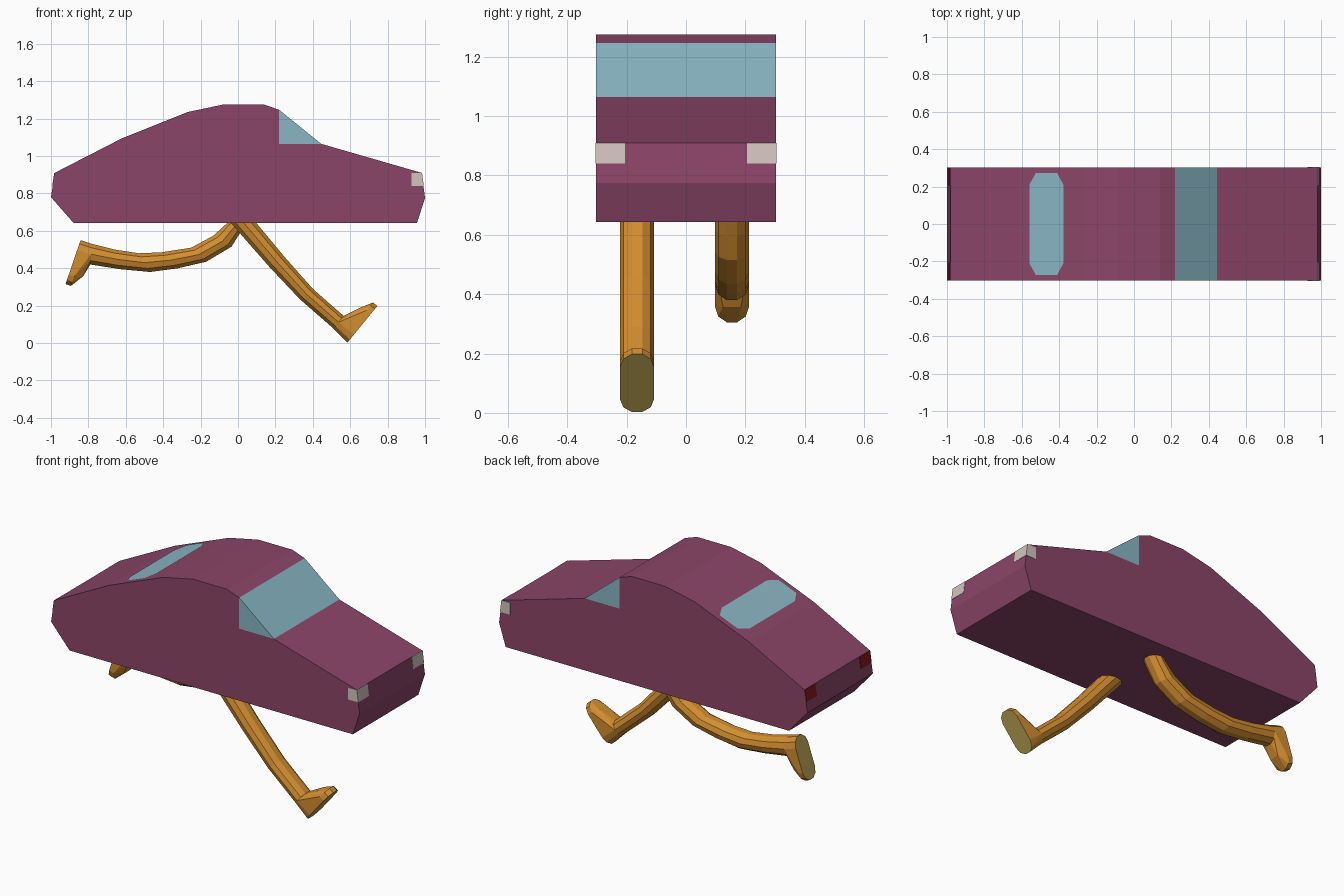
import bpy, bmesh, math
from mathutils import Vector

if "Cube" in bpy.data.objects:
    bpy.data.objects.remove(bpy.data.objects["Cube"])

HALF_W = 0.303
LEG_R = 0.057
SIDES = 10


def material(name, rgb):
    m = bpy.data.materials.new(name)
    m.diffuse_color = (*rgb, 1)
    m.use_nodes = True
    m.node_tree.nodes["Principled BSDF"].inputs["Base Color"].default_value = m.diffuse_color
    return m


PURPLE = material("plum paint", (0.26, 0.06, 0.14))
GLASS = material("glass", (0.25, 0.47, 0.55))
LAMP = material("pale lamp", (0.65, 0.55, 0.52))
RED = material("red lamp", (0.25, 0.01, 0.01))
ORANGE = material("orange skin", (0.65, 0.27, 0.03))
SOLE = material("sole", (0.45, 0.33, 0.08))


def finish(name, bm, *mats):
    bmesh.ops.recalc_face_normals(bm, faces=bm.faces)
    me = bpy.data.meshes.new(name)
    bm.to_mesh(me)
    bm.free()
    for m in mats:
        me.materials.append(m)
    ob = bpy.data.objects.new(name, me)
    bpy.context.collection.objects.link(ob)
    return ob


def prism(name, profile, y0, y1, mat, mirror=False):
    """Side profile (x, z) extruded along y."""
    bm = bmesh.new()
    face = bm.faces.new([bm.verts.new((x, y0, z)) for x, z in profile])
    new = bmesh.ops.extrude_face_region(bm, geom=[face])["geom"]
    bmesh.ops.translate(bm, vec=(0, y1 - y0, 0),
                        verts=[v for v in new if isinstance(v, bmesh.types.BMVert)])
    ob = finish(name, bm, mat)
    if mirror:
        ob.modifiers.new("Mirror", 'MIRROR').use_axis = (False, True, False)
    return ob


def ring(upper, lower, y):
    """Ten-sided leg section between an upper and a lower outline point."""
    u, l = Vector((upper[0], 0, upper[1])), Vector((lower[0], 0, lower[1]))
    c, h = (u + l) / 2, (u - l) / 2
    # ends of h are flats of the section, so stretch slightly
    h = h / math.sin(math.radians(72))
    return [c + h * math.sin(a) + Vector((0, y + LEG_R * math.cos(a), 0))
            for a in (i * math.tau / SIDES for i in range(SIDES))]


def leg(name, rings, y):
    bm = bmesh.new()
    loops = [[bm.verts.new(p) for p in ring(u, l, y)] for u, l in rings]
    for a, b in zip(loops, loops[1:]):
        for i in range(SIDES):
            j = (i + 1) % SIDES
            bm.faces.new((a[i], a[j], b[j], b[i]))
    bm.faces.new(loops[0])
    bm.faces.new(loops[-1])
    return finish(name, bm, ORANGE)


def foot(name, ankle, heel, toe, instep, y):
    """Wedge foot: hull of the ankle section, a rounded sole and the toe cap."""
    h, t = Vector((heel[0], 0, heel[1])), Vector((toe[0], 0, toe[1]))
    d = (t - h).normalized()
    up = Vector((-d.z, 0, d.x))
    mid = Vector((sum(p[0] for p in ankle) / 2, 0, sum(p[1] for p in ankle) / 2))
    if up.dot(mid - h) < 0:
        up = -up
    r = LEG_R * math.sin(math.radians(72))
    pts = ring(*ankle, y)
    for i in range(6):
        a = i * math.tau / SIDES
        side = Vector((0, y + LEG_R * math.cos(a), 0))
        out = d * LEG_R * math.sin(a)
        pts.append(h + d * r + side - out)
        pts.append(t - d * r + side + out)
        pts.append(t - d * r + side + out + up * 0.03)
    pts += [Vector((instep[0], y + s * 0.03, instep[1])) for s in (-1, 1)]
    bm = bmesh.new()
    res = bmesh.ops.convex_hull(bm, input=[bm.verts.new(p) for p in pts])
    loose = [v for v in bm.verts if not v.link_faces]
    bmesh.ops.delete(bm, geom=loose, context='VERTS')
    bmesh.ops.dissolve_limit(bm, angle_limit=0.02, verts=bm.verts, edges=bm.edges)
    bmesh.ops.recalc_face_normals(bm, faces=bm.faces)
    for f in bm.faces:
        f.material_index = int(f.normal.dot(up) < -0.98)
    return finish(name, bm, ORANGE, SOLE)


# Car body with a notch for the windscreen
prism("car_body", [(-0.88, 0.643), (0.957, 0.643), (1.0, 0.775), (0.982, 0.91),
                   (0.445, 1.065), (0.22, 1.065), (0.22, 1.247), (0.14, 1.275),
                   (-0.08, 1.275), (-0.27, 1.235), (-0.62, 1.095),
                   (-0.98, 0.91), (-1.0, 0.78)], -HALF_W, HALF_W, PURPLE)
prism("windscreen", [(0.22, 1.065), (0.445, 1.065), (0.22, 1.247)],
      -HALF_W, HALF_W, GLASS)

# Rear window: octagon lying on the back slope
bm = bmesh.new()
outline = [(-0.56, 0.21), (-0.525, 0.272), (-0.41, 0.272), (-0.378, 0.21)]
outline += [(x, -y) for x, y in reversed(outline)]
bm.faces.new([bm.verts.new((x, y, 1.098 + 0.4 * (x + 0.62))) for x, y in reversed(outline)])
window = finish("rear_window", bm, GLASS)
if window.data.polygons[0].normal.z < 0:
    window.data.flip_normals()

# Lamps, mirrored left and right
prism("headlights", [(0.927, 0.84), (0.993, 0.84), (0.984, 0.91), (0.927, 0.91)],
      0.205, HALF_W + 0.002, LAMP, True)
prism("tail_lights", [(-0.97, 0.84), (-0.993, 0.84), (-0.983, 0.908), (-0.97, 0.908)],
      0.205, HALF_W - 0.001, RED, True)

# Leading leg, stretched forward
front_ankle = ((0.565, 0.145), (0.51, 0.078))
leg("front_leg", [((0.0, 0.76), (-0.08, 0.69)), ((0.245, 0.465), (0.165, 0.41)),
                  ((0.40, 0.29), (0.33, 0.235)), front_ankle], -0.165)
foot("front_foot", front_ankle, (0.585, 0.003), (0.745, 0.198), (0.655, 0.19), -0.165)

# Trailing leg, bent back
back_ankle = ((-0.78, 0.53), (-0.79, 0.42))
leg("back_leg", [((-0.03, 0.70), (0.06, 0.67)), ((-0.06, 0.64), (0.015, 0.595)),
                 ((-0.13, 0.575), (-0.035, 0.515)), ((-0.25, 0.51), (-0.17, 0.435)),
                 ((-0.41, 0.485), (-0.32, 0.40)), ((-0.53, 0.48), (-0.47, 0.38)),
                 ((-0.66, 0.50), (-0.63, 0.395)), back_ankle], 0.155)
foot("back_foot", back_ankle, (-0.842, 0.55), (-0.922, 0.315), (-0.828, 0.357), 0.155)
